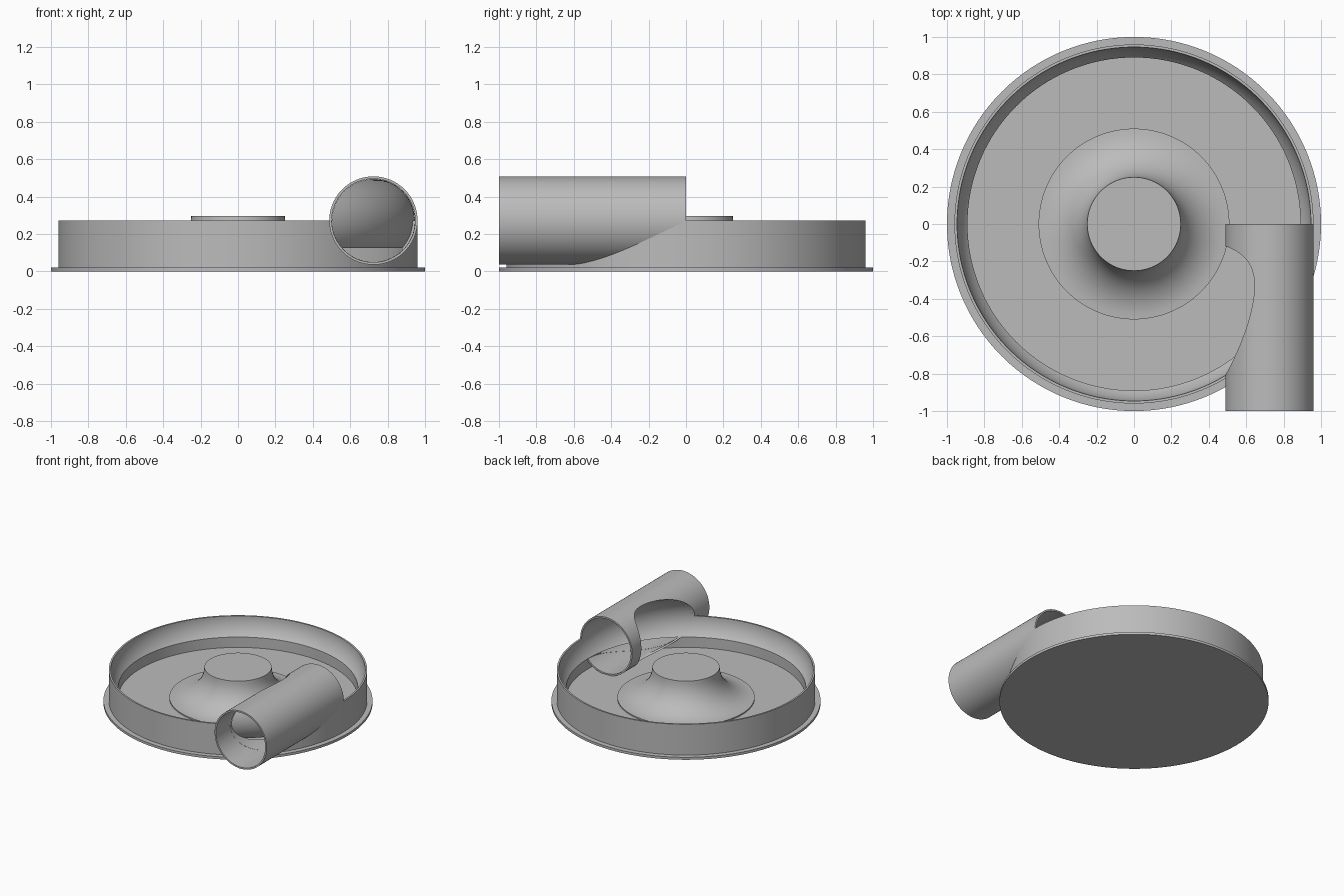
import bpy, bmesh
from math import sin, cos, acos, asin, sqrt, pi, radians
from mathutils import Matrix, Vector

cube = bpy.data.objects.get("Cube")
if cube:
    bpy.data.objects.remove(cube, do_unlink=True)

RING, BORE, PIPE = 0.724, 0.222, 0.236   # channel ring, channel and pipe radii
MID, LEDGE, FLOOR = 0.272, 0.125, 0.04   # channel centre, ledge and floor heights
LOW = asin((LEDGE - MID) / BORE)         # angle where the channel meets the ledge

grey = bpy.data.materials.new("plain grey")
grey.use_nodes = True
grey.diffuse_color = (0.5, 0.5, 0.5, 1)
grey.node_tree.nodes["Principled BSDF"].inputs["Base Color"].default_value = grey.diffuse_color


def make(name, bm):
    bmesh.ops.remove_doubles(bm, verts=bm.verts, dist=1e-5)
    bmesh.ops.recalc_face_normals(bm, faces=bm.faces)
    mesh = bpy.data.meshes.new(name)
    bm.to_mesh(mesh)
    bm.free()
    mesh.materials.append(grey)
    obj = bpy.data.objects.new(name, mesh)
    bpy.context.collection.objects.link(obj)
    return obj


def revolve(name, points, steps=128, closed=False):
    """Turn an (radius, height) profile around the z axis."""
    bm = bmesh.new()
    verts = [bm.verts.new((r, 0, z)) for r, z in points]
    edges = [bm.edges.new(pair) for pair in zip(verts, verts[1:])]
    if closed:
        edges.append(bm.edges.new((verts[-1], verts[0])))
    bmesh.ops.spin(bm, geom=verts + edges, axis=(0, 0, 1), cent=(0, 0, 0),
                   angle=2 * pi, steps=steps)
    return make(name, bm)


def lay_along_y(obj):
    """Lay an upright part down along the pipe axis."""
    obj.data.transform(Matrix.Translation((RING, 0, MID)) @ Matrix.Rotation(pi / 2, 4, 'X'))
    return obj


def cut(obj, cutter):
    cutter.hide_render = True
    mod = obj.modifiers.new("cut", 'BOOLEAN')
    mod.operation, mod.solver, mod.object = 'DIFFERENCE', 'EXACT', cutter
    bpy.context.view_layer.objects.active = obj
    bpy.ops.object.modifier_apply(modifier=mod.name)
    bpy.data.objects.remove(cutter, do_unlink=True)


def smooth(obj):
    bpy.ops.object.select_all(action='DESELECT')
    obj.select_set(True)
    bpy.context.view_layer.objects.active = obj
    bpy.ops.object.shade_smooth_by_angle(angle=radians(30))


# Casing: flange, rim, rounded channel wall, floor and flared hub
N = 12
channel = [(RING + BORE * cos(LOW * i / N), MID + BORE * sin(LOW * i / N)) for i in range(N + 1)]
flare = [(0.51 - 0.26 * sin(pi / 2 * i / N), 0.295 - 0.245 * cos(pi / 2 * i / N))
         for i in range(N + 1)]
casing = revolve("casing", [(0, 0), (1, 0), (1, 0.02), (0.96, 0.02), (0.96, MID)]
                 + channel + [(channel[-1][0], FLOOR), (0.51, FLOOR)] + flare + [(0, 0.295)])
cut(casing, lay_along_y(revolve("bore_cutter", [(0, 0.15), (BORE, 0.15), (BORE, 1.1), (0, 1.1)], 96)))
smooth(casing)

# Outlet pipe, opened where the ring channel passes through its side
pipe = lay_along_y(revolve("outlet_pipe", [(BORE + 0.001, 0), (PIPE, 0), (PIPE, 1), (BORE + 0.001, 1)],
                           96, closed=True))
ring = [(RING + BORE * cos(2 * pi * i / 64), MID + BORE * sin(2 * pi * i / 64)) for i in range(64)]
cut(pipe, revolve("ring_cutter", ring, 128, closed=True))
smooth(pipe)

# Curved channel wall that crosses the inside of the pipe
bm = bmesh.new()
ROWS, COLS = 32, 24
grid = []
for i in range(ROWS + 1):
    a = LOW + (pi / 2 - LOW) * i / ROWS
    c = BORE * cos(a)
    sweep = acos(min(1, (RING - c) / (RING + c)))
    grid.append([bm.verts.new(((RING + c) * cos(sweep * j / COLS),
                               -(RING + c) * sin(sweep * j / COLS),
                               MID + BORE * sin(a))) for j in range(COLS + 1)])
for low, high in zip(grid, grid[1:]):
    for j in range(COLS):
        bm.faces.new((low[j], low[j + 1], high[j + 1], high[j]))
smooth(make("channel_wall", bm))
